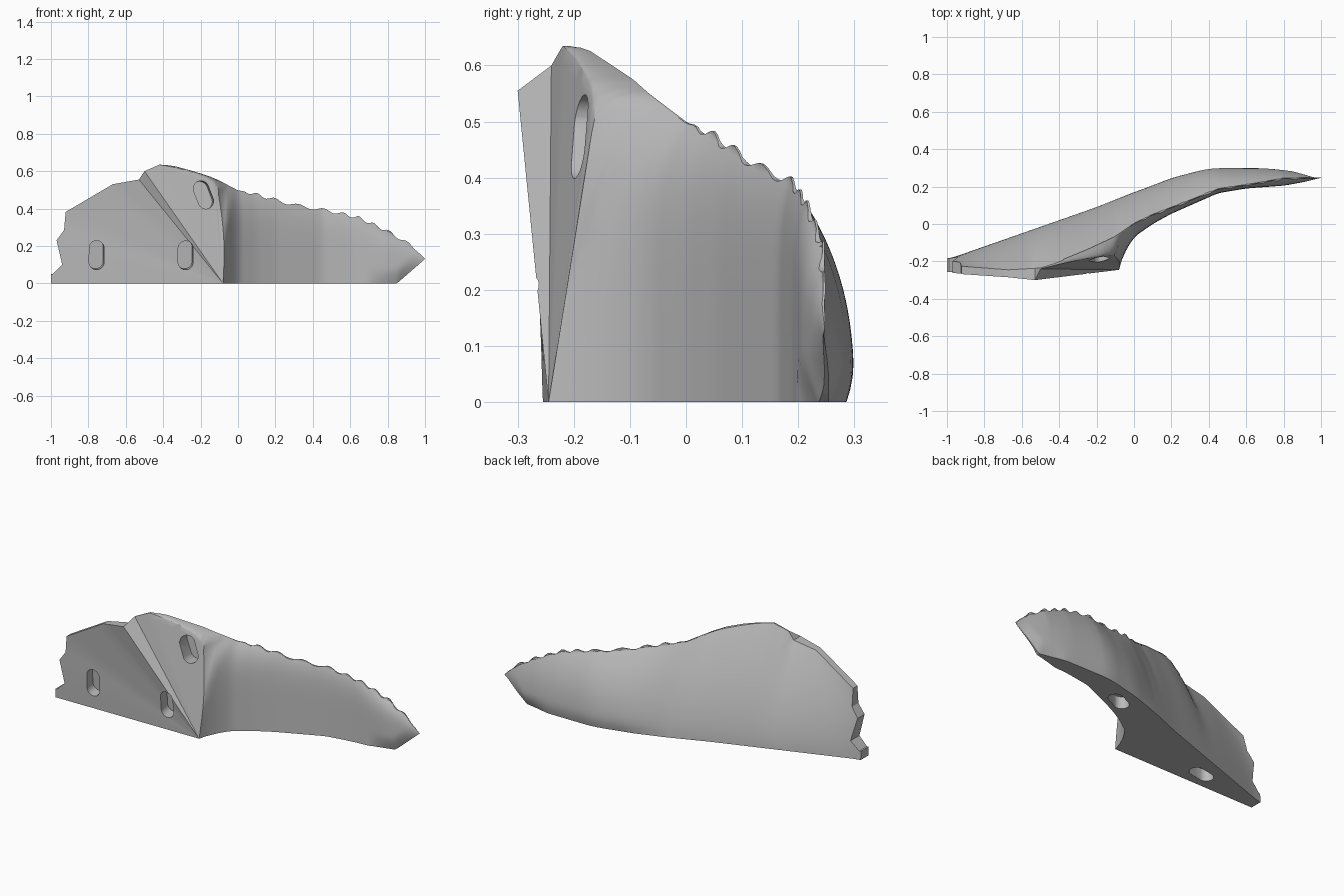
import bpy, bmesh, math
from mathutils import Vector, Matrix

cube = bpy.data.objects.get("Cube")
if cube:
    bpy.data.objects.remove(cube, do_unlink=True)

grey = bpy.data.materials.new("stone_grey")
grey.use_nodes = True
grey.diffuse_color = (.5, .5, .5, 1)
grey.node_tree.nodes["Principled BSDF"].inputs["Base Color"].default_value = (.5, .5, .5, 1)


def lerp_at(points, x):
    """Piecewise linear profile lookup."""
    if x <= points[0][0]:
        return points[0][1]
    for (x0, y0), (x1, y1) in zip(points, points[1:]):
        if x <= x1:
            return y0 + (y1 - y0) * (x - x0) / (x1 - x0)
    return points[-1][1]


def smooth_at(points, x, r=.05):
    return sum(lerp_at(points, x + d * r) for d in (-1, -.5, 0, .5, 1)) / 5


# Profiles along the length: skyline, ridge, back foot and front foot
SKY = [(-1, .36), (-.92, .37), (-.67, .53), (-.53, .555), (-.5, .6), (-.42, .635),
       (-.35, .63), (-.25, .603), (-.16, .575), (-.1, .55), (0, .497), (.08, .48),
       (.3, .42), (.5, .385), (.65, .35), (.8, .28), (.9, .22), (.97, .165), (1, .13)]
RIDGE = [(-1, -.22), (-.67, -.245), (-.5, -.235), (-.42, -.21), (-.25, -.14), (-.1, -.07),
         (0, 0), (.08, .04), (.3, .125), (.45, .185), (.65, .215), (.8, .243), (1, .245)]
BACK = [(-1, -.19), (-.6, -.05), (-.2, .09), (0, .17), (.2, .25), (.4, .3),
        (.7, .3), (.85, .285), (1, .25)]
FRONT = [(-.08, -.245), (-.06, -.17), (0, -.07), (.1, 0), (.2, .055), (.45, .165),
         (.6, .19), (.8, .205), (1, .24)]


def skyline(x):
    return lerp_at(SKY, x)


def bumps(x):
    """Uneven scallops along the wing crest."""
    return .009 * math.sin(x * 62 + 2 * math.sin(x * 9)) * min(1, max(0, x * 12), (1 - x) * 12)


def back_y(x, z):
    t = min(1, z / skyline(x))
    ridge = lerp_at(RIDGE, x)
    power = 1.6 if x < 0 else 1.6 + min(x, .5) * 2
    tuck = .014 * max(0, 1 - z / .08) ** 2 * min(1, max(0, x * 4))
    return ridge + (smooth_at(BACK, x) - ridge) * (1 - t ** power) - tuck


def front_y(x, z):
    t = min(1, z / skyline(x))
    foot = smooth_at(FRONT, x, .02)
    if x < 0:  # blend out of the leaning panel edge
        foot = max(foot, -.245 + .155 * z + (x + .08))
    return foot + (max(lerp_at(RIDGE, x), foot) - foot) * t ** 7


# Pleated front panels fan out from one foot point
ROWS, CREST = 20, 5
apex = Vector((-.08, -.245, 0))
fan = [Vector(p) for p in ((-1, -.255, 0), (-1, -.262, .18), (-.95, -.266, .365),
       (-.67, -.285, .53), (-.53, -.3, .555), (-.5, -.24, .6), (-.42, -.22, .635),
       (-.25, -.185, .595), (-.165, -.17, .56), (-.125, -.167, .525), (-.105, -.168, .48))]
rims = [a.lerp(b, k / 4) for a, b in zip(fan, fan[1:]) for k in range(4)] + [fan[-1]]
columns = []
for rim in rims:
    col = [apex.lerp(rim, j / ROWS) for j in range(ROWS + 1)]
    # Rounded shoulder from the panel rim back to the ridge
    crest = rim
    if rim.x > -.42:
        crest = Vector((rim.x, lerp_at(RIDGE, rim.x), skyline(rim.x)))
    for j in range(1, CREST + 1):
        a = j / CREST * math.pi / 2
        col.append(Vector((rim.x, rim.y + (crest.y - rim.y) * (1 - math.cos(a)),
                           rim.z + (crest.z - rim.z) * math.sin(a))))
    columns.append(col)
for p in columns[-1]:
    p.x += .016 * math.sin(math.pi * min(1, p.z / .48))
columns = [[(p.x, p.y, max(back_y(p.x, p.z), p.y + .004), p.z) for p in col] for col in columns]
fan_count = len(columns)

# Curved wing, column by column to the rounded tip
N = 84
TOTAL = ROWS + CREST
for i in range(1, N + 1):
    x = -.08 + 1.08 * i / N
    low = max(0, (x - .85) * .87)
    top = max(skyline(x) + bumps(x), low)
    col = []
    for j in range(TOTAL + 1):
        z = low + (top - low) * math.sin(j / TOTAL * math.pi / 2)
        yf = front_y(x, z)
        yb = max(back_y(x, z), yf + .004)
        pinch = .42 * max(0, 1 - (z - low) / .09) ** 2 * min(1, max(0, (x - .7) / .18))
        gap = (yb - yf) * pinch
        col.append((x, yf + gap * 1.2, yb - gap * .8, z))
    columns.append(col)

bm = bmesh.new()
front = [[bm.verts.new((x, yf, z)) for x, yf, yb, z in col] for col in columns]
back = [[bm.verts.new((x, yb, z)) for x, yf, yb, z in col] for col in columns]


def strip(a, b):
    for k in range(len(a) - 1):
        bm.faces.new((a[k], a[k + 1], b[k + 1], b[k]))


for sheet in (front, back):
    for a, b in zip(sheet, sheet[1:]):
        strip(a, b)
strip(front[0], back[0])
strip(front[-1], back[-1])
strip([c[-1] for c in front], [c[-1] for c in back])
strip([c[0] for c in front[fan_count - 1:]], [c[0] for c in back[fan_count - 1:]])
bmesh.ops.remove_doubles(bm, verts=bm.verts, dist=.0005)
bmesh.ops.dissolve_degenerate(bm, edges=bm.edges, dist=.0003)
bmesh.ops.triangulate(bm, faces=[f for f in bm.faces if len(f.verts) > 3])
bmesh.ops.recalc_face_normals(bm, faces=bm.faces)


def to_object(name, mesh_bm):
    mesh = bpy.data.meshes.new(name)
    mesh_bm.to_mesh(mesh)
    mesh_bm.free()
    mesh.materials.append(grey)
    obj = bpy.data.objects.new(name, mesh)
    bpy.context.collection.objects.link(obj)
    return obj


wing = to_object("wing_body", bm)


def prism(name, outline, depth, matrix):
    """Closed prism: outline in local XY, extruded both ways along local Z."""
    b = bmesh.new()
    face = b.faces.new([b.verts.new((x, y, -depth)) for x, y in outline])
    ext = bmesh.ops.extrude_face_region(b, geom=[face])["geom"]
    moved = [v for v in ext if isinstance(v, bmesh.types.BMVert)]
    bmesh.ops.translate(b, verts=moved, vec=(0, 0, 2 * depth))
    bmesh.ops.transform(b, matrix=matrix, verts=b.verts)
    bmesh.ops.recalc_face_normals(b, faces=b.faces)
    obj = to_object(name, b)
    obj.hide_render = True
    return obj


def slot(name, centre, normal, along, length=.155, width=.08, depth=.07):
    """Round-ended slot cutter."""
    n = Vector(normal).normalized()
    u = Vector(along)
    u = (u - n * u.dot(n)).normalized()
    r, h = width / 2, (length - width) / 2
    pts = []
    for k in range(24):
        a = math.pi * (k + .5) / 12
        pts.append((r * math.cos(a), r * math.sin(a) + math.copysign(h, math.sin(a))))
    m = Matrix((u.cross(n), u, n)).transposed().to_4x4()
    return prism(name, pts, depth, Matrix.Translation(centre) @ m)


upright = Matrix.Rotation(math.pi / 2, 4, 'X')
jagged = [(-1.1, .05), (-.99, .05), (-.94, .1), (-.97, .23), (-.93, .285), (-.92, .4), (-1.1, .42)]
cutters = [
    prism("jagged_end_cutter", jagged, .6, upright),
    slot("front_slot_outer", (-.755, -.265, .15), (.08, -1, -.08), (0, 0, 1)),
    slot("front_slot_inner", (-.28, -.255, .15), (.08, -1, -.08), (0, 0, 1)),
    slot("panel_slot", (-.185, -.185, .473), (.1, -1, .05), (-.38, 0, 1), width=.085),
    slot("base_slot_wing", (.22, .14, 0), (0, 0, -1), (1, .5, 0)),
    slot("base_slot_outer", (-.585, -.16, 0), (0, 0, -1), (1, .2, 0)),
]
bpy.context.view_layer.objects.active = wing
for c in cutters:
    mod = wing.modifiers.new(c.name, 'BOOLEAN')
    mod.operation = 'DIFFERENCE'
    mod.solver = 'EXACT'
    mod.object = c
    bpy.ops.object.modifier_apply(modifier=mod.name)
    bpy.data.objects.remove(c, do_unlink=True)

# Smooth the wing while keeping pleats and slots crisp
for o in bpy.context.selected_objects:
    o.select_set(False)
wing.select_set(True)
bpy.ops.object.shade_smooth_by_angle(angle=math.radians(28))
